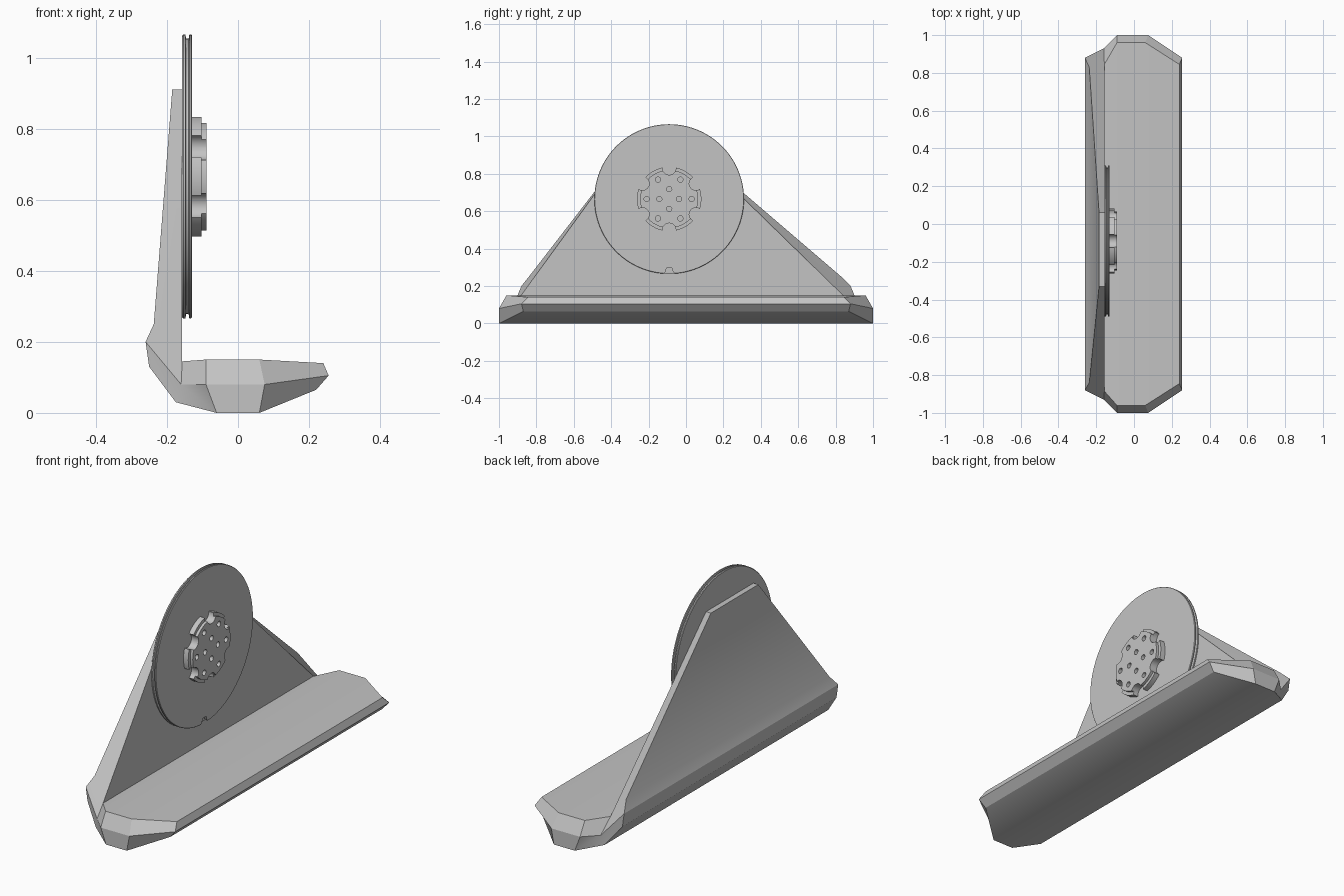
import bpy, bmesh, math
from mathutils import Matrix, Vector

cube = bpy.data.objects.get("Cube")
if cube:
    bpy.data.objects.remove(cube, do_unlink=True)

grey = bpy.data.materials.new("plain_grey")
grey.use_nodes = True
COLOR = (0.55, 0.55, 0.55, 1)
grey.diffuse_color = COLOR
grey.node_tree.nodes["Principled BSDF"].inputs["Base Color"].default_value = COLOR

AXIS = Vector((0, -0.09, 0.665))  # centre of the disc and hub


def make_object(name, bm):
    bmesh.ops.recalc_face_normals(bm, faces=bm.faces[:])
    mesh = bpy.data.meshes.new(name)
    bm.to_mesh(mesh)
    bm.free()
    mesh.materials.append(grey)
    obj = bpy.data.objects.new(name, mesh)
    bpy.context.collection.objects.link(obj)
    return obj


def activate(obj):
    bpy.ops.object.select_all(action='DESELECT')
    obj.select_set(True)
    bpy.context.view_layer.objects.active = obj


def smooth(obj, degrees=30):
    activate(obj)
    bpy.ops.object.shade_smooth_by_angle(angle=math.radians(degrees))


def turned(name, profile, segments=96):
    """Solid of revolution about the x axis from (x, radius) pairs."""
    bm = bmesh.new()
    rings = []
    for x, r in profile:
        angles = [2 * math.pi * i / segments for i in range(segments)]
        rings.append([bm.verts.new(AXIS + Vector((x, r * math.cos(a), r * math.sin(a))))
                      for a in angles])
    for a, b in zip(rings, rings[1:]):
        for i in range(segments):
            j = (i + 1) % segments
            bm.faces.new((a[i], a[j], b[j], b[i]))
    bm.faces.new(rings[0])
    bm.faces.new(rings[-1])
    return make_object(name, bm)


def add_pin(bm, angle, distance, radius):
    """Cutter cylinder along x at a polar position around the axis."""
    a = math.radians(angle)
    place = AXIS + Vector((-0.11, distance * math.cos(a), distance * math.sin(a)))
    bmesh.ops.create_cone(bm, cap_ends=True, segments=24, radius1=radius, radius2=radius,
                          depth=0.1,
                          matrix=Matrix.Translation(place) @ Matrix.Rotation(math.pi / 2, 4, 'Y'))


def cut(target, cutter):
    mod = target.modifiers.new("cut", 'BOOLEAN')
    mod.operation = 'DIFFERENCE'
    mod.solver = 'EXACT'
    mod.object = cutter
    cutter.hide_render = True
    activate(target)
    bpy.ops.object.modifier_apply(modifier=mod.name)
    bpy.data.objects.remove(cutter, do_unlink=True)


# Stand: L-shaped section (x, z, rear end y, front end y) stretched along y
section = [
    (-0.185, 0.91, 0.06, -0.33),     # wall top, outer
    (-0.237, 0.25, 0.83, -0.84),
    (-0.26, 0.20, 0.88, -0.88),
    (-0.25, 0.13, 0.88, -0.88),
    (-0.175, 0.03, 0.92, -0.92),
    (-0.06, 0.0, 1, -1),             # underside
    (0.06, 0.0, 1, -1),
    (0.22, 0.065, 0.87, -0.87),
    (0.255, 0.105, 0.88, -0.88),     # free edge
    (0.24, 0.14, 0.845, -0.845),
    (0.06, 0.15, 0.96, -0.96),       # tread
    (-0.09, 0.15, 0.96, -0.96),
    (-0.157, 0.145, 0.845, -0.885),  # inner corner
    (-0.157, 0.91, 0.06, -0.33),     # wall top, inner
]
end_points = [(-0.16, 0.08, 0.93, -0.93), (-0.09, 0.08, 1, -1), (0.075, 0.08, 1, -1)]
end_faces = [(0, 1, 12, 13), (1, 2, 14, 12), (2, 3, 4, 14), (14, 4, 5), (14, 5, 15),
             (15, 5, 6, 16), (16, 6, 7, 8), (16, 8, 9, 10), (15, 16, 10, 11), (14, 15, 11, 12)]
bm = bmesh.new()
ends = [[bm.verts.new((p[0], p[side], p[1])) for p in section + end_points] for side in (2, 3)]
n = len(section)
for i in range(n):
    j = (i + 1) % n
    bm.faces.new((ends[0][i], ends[0][j], ends[1][j], ends[1][i]))
for end in ends:
    for face in end_faces:
        bm.faces.new([end[i] for i in face])
smooth(make_object("stand", bm), 25)

# Disc with a grooved rim
disc = turned("disc", [(-0.157, 0.397), (-0.154, 0.4), (-0.148, 0.4), (-0.146, 0.388),
                       (-0.139, 0.388), (-0.137, 0.4), (-0.132, 0.4), (-0.13, 0.398)])
# Small flared notch at the bottom of the rim
bm = bmesh.new()
outline = [(-0.014, -0.37), (0.014, -0.37), (0.02, -0.388), (0.04, -0.41),
           (-0.04, -0.41), (-0.02, -0.388)]
low = bm.faces.new([bm.verts.new(AXIS + Vector((-0.147, y, z))) for y, z in outline])
top = bmesh.ops.extrude_face_region(bm, geom=[low])["geom"]
bmesh.ops.translate(bm, vec=(0.05, 0, 0), verts=[v for v in top if isinstance(v, bmesh.types.BMVert)])
cut(disc, make_object("notch_cutter", bm))
smooth(disc)

# Stepped hub with six scallops and two rings of holes
hub = turned("hub", [(-0.132, 0.172), (-0.103, 0.172), (-0.103, 0.155), (-0.089, 0.155)])
bm = bmesh.new()
for k in range(6):
    add_pin(bm, 30 + 60 * k, 0.165, 0.036)
    add_pin(bm, 60 * k, 0.12, 0.014)
for k in range(4):
    add_pin(bm, 90 * k, 0.053, 0.014)
cut(hub, make_object("hub_cutter", bm))
smooth(hub)
